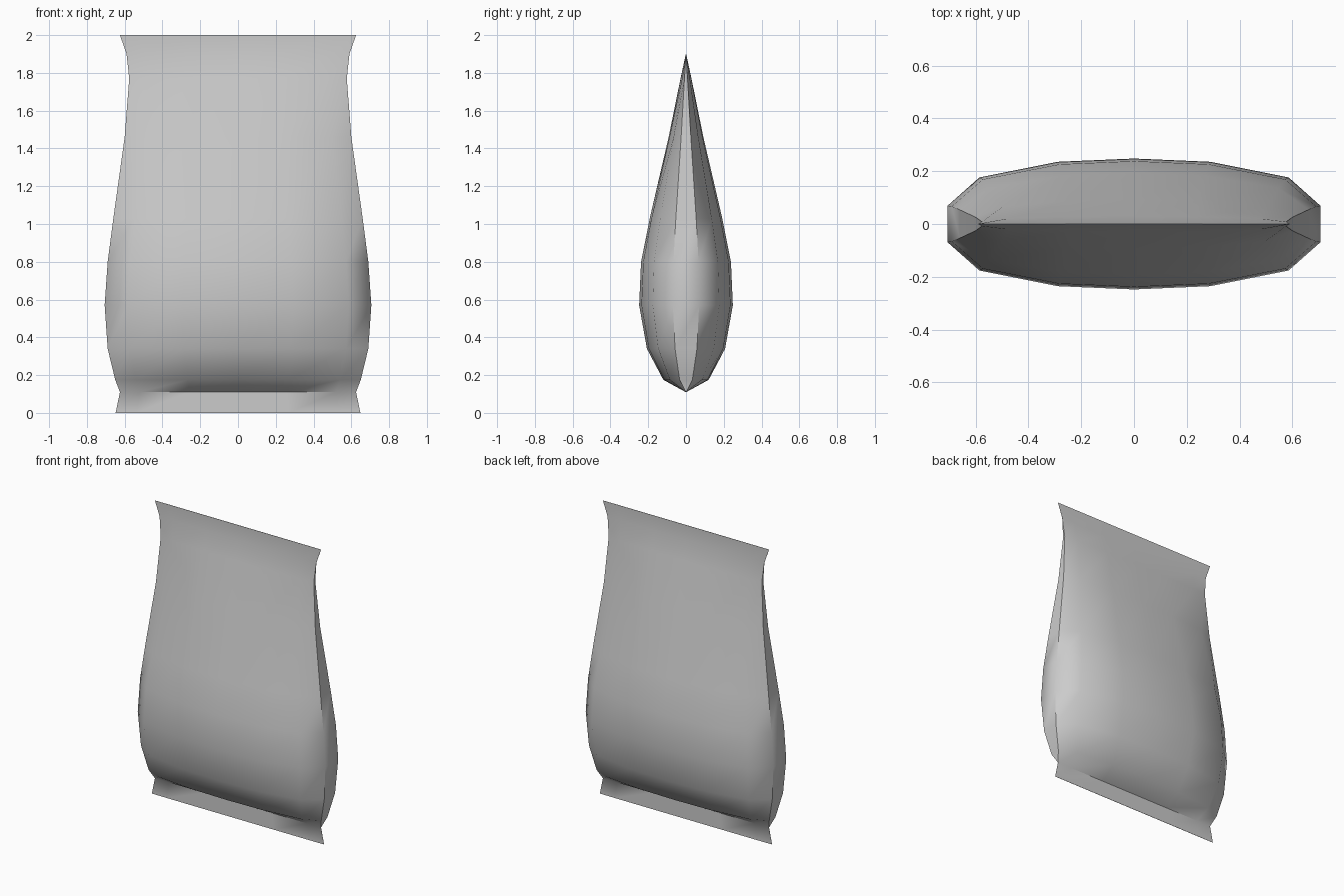
import bpy, bmesh

if "Cube" in bpy.data.objects:
    bpy.data.objects.remove(bpy.data.objects["Cube"])

# Half cross-section of the pouch: (fraction of half width, fraction of half depth)
FRONT = [(-1, .28), (-.83, .71), (-.41, .95), (0, 1), (.41, .95), (.83, .71), (1, .28)]
SECTION = [(x, -y) for x, y in FRONT] + [(x, y) for x, y in reversed(FRONT)]

# Rows from bottom seal to top seal: (height, half width, half depth)
ROWS = [
    (0.00, .648, .001), (0.11, .625, .001),              # bottom seal
    (0.175, .650, .120), (0.34, .690, .207), (0.57, .706, .248),
    (0.80, .690, .238), (1.03, .660, .192), (1.46, .600, .092),
    (1.77, .576, .029),
    (1.90, .590, .001), (2.00, .625, .001),              # top seal
]


def loft(name, rows, section):
    bm = bmesh.new()
    rings = [[bm.verts.new((sx * w, sy * d, z)) for sx, sy in section]
             for z, w, d in rows]
    n = len(section)
    for low, high in zip(rings, rings[1:]):
        for i in range(n):
            j = (i + 1) % n
            bm.faces.new((low[i], low[j], high[j], high[i]))
    bm.faces.new(rings[0][::-1])
    bm.faces.new(rings[-1])
    bmesh.ops.recalc_face_normals(bm, faces=bm.faces)
    mesh = bpy.data.meshes.new(name)
    bm.to_mesh(mesh)
    bm.free()
    obj = bpy.data.objects.new(name, mesh)
    bpy.context.collection.objects.link(obj)
    return obj


# Filled pouch with its flat crimped seals
bag = loft("snack_bag", ROWS, SECTION)
bpy.context.view_layer.objects.active = bag
bag.select_set(True)
bpy.ops.object.shade_smooth_by_angle(angle=0.87)
